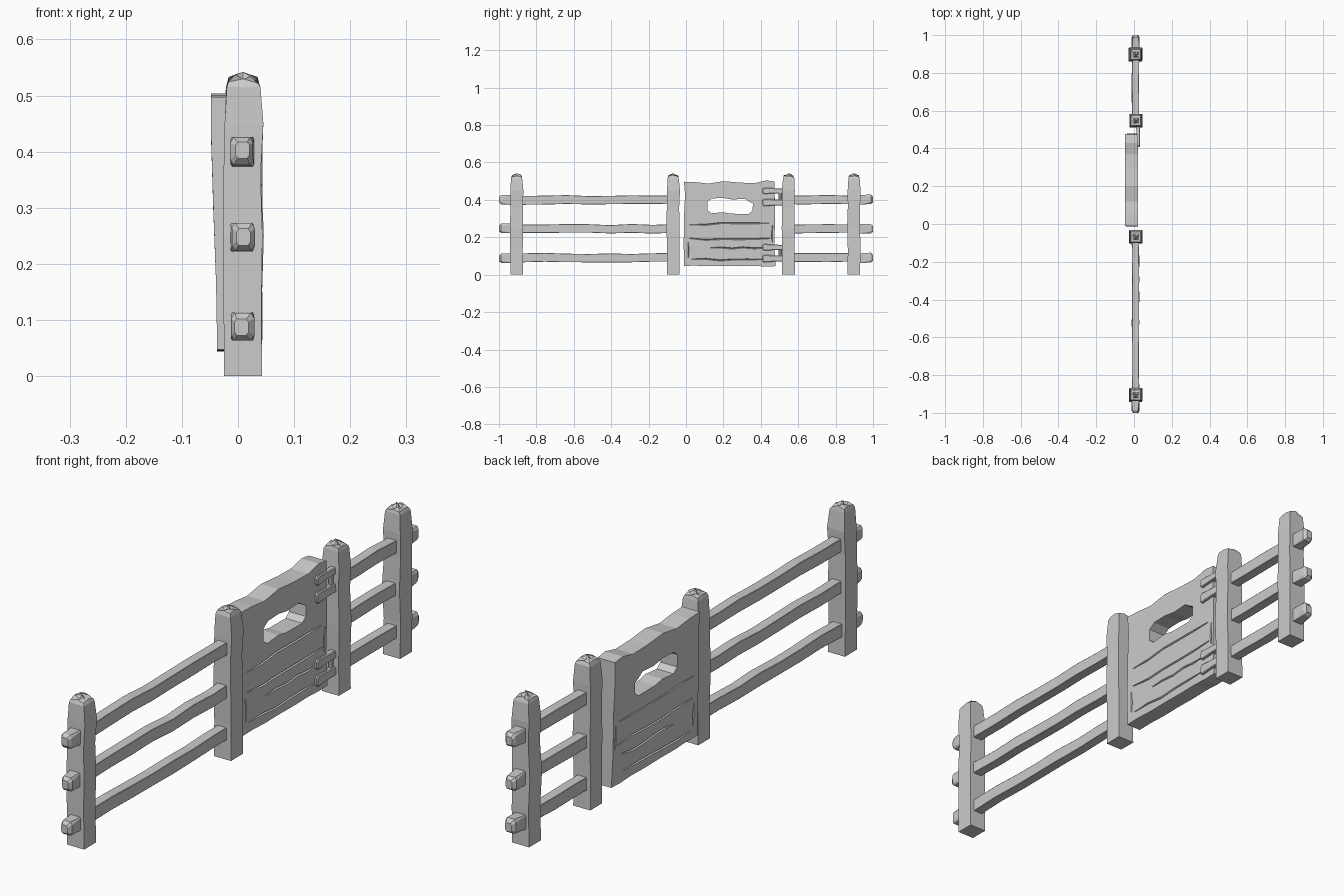
import bpy, bmesh, math, random
from mathutils import Vector

if "Cube" in bpy.data.objects:
    bpy.data.objects.remove(bpy.data.objects["Cube"])

random.seed(4)
def j(a):
    return random.uniform(-a, a)

def loft(name, rings, tip=None):
    """Skin closed rings of equal length, capped at both ends (optional peak on the last)."""
    bm = bmesh.new()
    vs = [[bm.verts.new(p) for p in r] for r in rings]
    n = len(vs[0])
    for a, b in zip(vs, vs[1:]):
        for i in range(n):
            k = (i + 1) % n
            bm.faces.new((a[i], a[k], b[k], b[i]))
    bm.faces.new(vs[0][::-1])
    if tip:
        t = bm.verts.new(tip)
        for i in range(n):
            bm.faces.new((vs[-1][i], vs[-1][(i + 1) % n], t))
    else:
        bm.faces.new(vs[-1])
    bmesh.ops.recalc_face_normals(bm, faces=bm.faces)
    me = bpy.data.meshes.new(name)
    bm.to_mesh(me)
    bm.free()
    ob = bpy.data.objects.new(name, me)
    bpy.context.collection.objects.link(ob)
    return ob

# Posts: wavy square timber with a splintered top
CX = 0.009
DIRS = [(-1, -1), (0, -1), (1, -1), (1, 0), (1, 1), (0, 1), (-1, 1), (-1, 0)]
def post(name, y):
    rings = []
    for z, h in ((0, .034), (.13, .0335), (.25, .035), (.36, .033), (.45, .0345), (.515, .030)):
        ox, oy = (0, 0) if z == 0 else (j(.002), j(.002))
        rings.append([(CX + ox + dx * h, y + oy + dy * h, z) for dx, dy in DIRS])
    rings.append([(CX + dx * .026, y + dy * .026, .524 + .007 * (i % 2) + j(.003))
                  for i, (dx, dy) in enumerate(DIRS)])
    rings.append([(CX + dx * .014, y + dy * .014, .535 - .01 * (i % 2) + j(.003))
                  for i, (dx, dy) in enumerate(DIRS)])
    loft(name, rings, (CX, y, .542))

for i, y in enumerate((-.905, -.068, .548, .897)):
    post(f"post_{i + 1}", y)

# Rails: hand-hewn beams with chamfered outer ends
def rail(name, y0, y1, z):
    s = 1 if y1 > y0 else -1
    L = abs(y1 - y0)
    st = [(0, .6), (.012, 1), (.07, 1)]
    m = max(3, round(L / .14))
    st += [(.13 + (L - .13) * i / m, .9) for i in range(m + 1)]
    rings = []
    for d, k in st:
        hx, hz = .0205 * k, .0255 * k + j(.001)
        ox, oz = j(.002), j(.003)
        c = [(-1, -.6), (-.7, -1), (.7, -1), (1, -.6), (1, .6), (.7, 1), (-.7, 1), (-1, .6)] \
            if d < .02 else \
            [(-1, -.93), (-.93, -1), (.93, -1), (1, -.93), (1, .93), (.93, 1), (-.93, 1), (-1, .93)]
        rings.append([(.008 + ox + a * hx, y0 + s * d, z + oz + b * hz) for a, b in c])
    loft(name, rings)

for i, z in enumerate((.09, .245, .4)):
    rail(f"long_rail_{i + 1}", -1, -.06, z)
    rail(f"short_rail_{i + 1}", 1, .54, z)

# Gate: thick plank panel with a wavy outline
FRONT = .022
LEVELS = (0, .27, .55, .85, 1)
def back_x(z):
    if z < .27:
        return -.037 - .004 * (z - .045) / .225
    return -.041 - .007 * min(1, (z - .27) / .06)
rings = []
tops = [(-.008, .497), (.05, .495), (.12, .487), (.2, .5), (.29, .492), (.37, .49), (.43, .504), (.475, .498)]
for i, (y, zt) in enumerate(tops):
    zb = .046 + j(.003)
    end = i in (0, len(tops) - 1)
    front, back = [], []
    for t in LEVELS:
        z = zb + (zt - zb) * t
        yy = y + (j(.005) if end else 0)
        front.append((FRONT, yy, z))
        back.append((back_x(z), yy, z))
    rings.append(front + back[::-1])
gate = loft("gate_panel", rings)

# Cutters: window opening and shallow plank grooves on both faces
hole = [(.115, .345), (.135, .328), (.2, .334), (.24, .326), (.335, .325), (.355, .342),
        (.358, .38), (.335, .392), (.315, .406), (.25, .402), (.2, .41), (.14, .408), (.115, .39)]
cutters = [loft("window_cutter", [[(x, y, z) for y, z in hole] for x in (-.1, .1)])]
def groove(pts, front):
    rings = []
    n = len(pts)
    vertical = abs(pts[0][0] - pts[-1][0]) < .05
    for i, (y, z) in enumerate(pts):
        w = .0015 if i in (0, n - 1) else .0035
        x = FRONT if front else back_x(z)
        rings.append([(x + a * .006, y + (b * w if vertical else 0), z + (0 if vertical else b * w))
                      for a, b in ((-1, 0), (0, 1), (1, 0), (0, -1))])
    cutters.append(loft("groove_cutter", rings))
for front in (True, False):
    for z, y0, y1 in ((.272, .02, .445), (.19, .02, .45), (.08, .03, .41), (.142, .13, .42)):
        groove([(y0 + (y1 - y0) * i / 5, z + j(.005)) for i in range(6)], front)
    groove([(.462, .175), (.459, .21), (.463, .265)], front)
    groove([(.012, .09), (.014, .13), (.011, .175)], front)

for c in cutters:
    c.hide_render = True
    m = gate.modifiers.new("cut", 'BOOLEAN')
    m.operation = 'DIFFERENCE'
    m.solver = 'EXACT'
    m.object = c
bpy.context.view_layer.objects.active = gate
for m in list(gate.modifiers):
    bpy.ops.object.modifier_apply(modifier=m.name)
for c in cutters:
    bpy.data.objects.remove(c, do_unlink=True)

# Hinges: paired straps reaching from the gate face to the post
for i, (z0, z1) in enumerate(((.431, .465), (.366, .406), (.128, .164), (.066, .106))):
    prof = [(.408, z0 + .008), (.416, z0), (.47, z0 + .004), (.522, z0 + .005),
            (.522, z1 - .005), (.47, z1 - .003), (.416, z1), (.408, z1 - .008)]
    loft(f"hinge_strap_{i + 1}",
         [[(x, y, z) for y, z in prof] for x in (.012, .028)] +
         [[(.031, .465 + (y - .465) * .94, (z0 + z1) / 2 + (z - (z0 + z1) / 2) * .82) for y, z in prof]])

# Hinge pins joining each strap pair beside the post
for i, (z0, z1) in enumerate(((.37, .46), (.07, .16))):
    loft(f"hinge_pin_{i + 1}",
         [[(.018 + .009 * math.cos(a * math.pi / 4), .503 + .009 * math.sin(a * math.pi / 4), z)
           for a in range(8)] for z in (z0, z1)])
